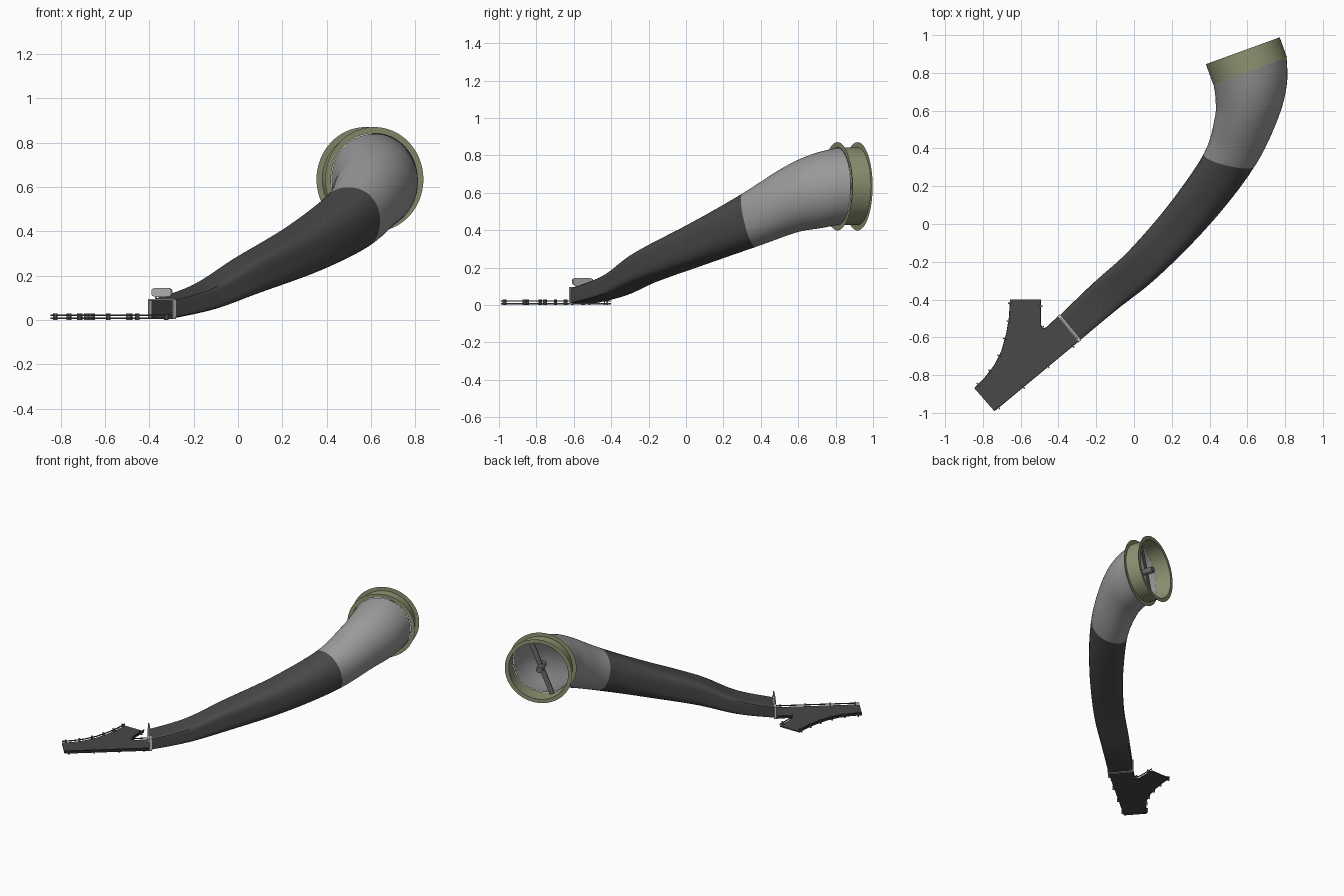
import bpy, bmesh, math
from mathutils import Vector, Matrix

cube = bpy.data.objects.get("Cube")
if cube:
    bpy.data.objects.remove(cube, do_unlink=True)


def material(name, rgb):
    m = bpy.data.materials.new(name)
    m.use_nodes = True
    m.diffuse_color = (*rgb, 1)
    m.node_tree.nodes["Principled BSDF"].inputs["Base Color"].default_value = (*rgb, 1)
    return m


DARK = material("dark grey", (0.065, 0.065, 0.065))
GREY = material("mid grey", (0.32, 0.32, 0.32))
OLIVE = material("olive", (0.27, 0.29, 0.17))
PALE = material("pale grey", (0.55, 0.55, 0.55))
STEEL = material("steel grey", (0.14, 0.14, 0.14))


def finish(name, bm, mats, smooth=False):
    bmesh.ops.recalc_face_normals(bm, faces=bm.faces)
    me = bpy.data.meshes.new(name)
    bm.to_mesh(me)
    bm.free()
    for m in mats:
        me.materials.append(m)
    ob = bpy.data.objects.new(name, me)
    bpy.context.collection.objects.link(ob)
    if smooth:
        bpy.ops.object.select_all(action="DESELECT")
        ob.select_set(True)
        bpy.context.view_layer.objects.active = ob
        bpy.ops.object.shade_smooth_by_angle(angle=math.radians(35))
    return ob


def add_box(bm, size, matrix):
    bmesh.ops.create_cube(bm, size=1, matrix=matrix @ Matrix.Diagonal((*size, 1)))


def frame_at(p, yaw, pitch=0):
    """Local x = sideways (right of travel), y = travel, z = up."""
    return (Matrix.Translation(p) @ Matrix.Rotation(math.radians(yaw - 90), 4, "Z")
            @ Matrix.Rotation(math.radians(pitch), 4, "X"))


# Duct: x, y, z, width, height, yaw, pitch, squareness
STATIONS = [
    (-0.34, -0.55, 0.05, 0.17, 0.085, 39.5, 0, 14),
    (-0.15, -0.38, 0.105, 0.188, 0.11, 41, 8, 7),
    (0.05, -0.21, 0.205, 0.206, 0.165, 44, 10, 4.5),
    (0.30, 0.06, 0.325, 0.236, 0.225, 57, 12, 3),
    (0.505, 0.34, 0.455, 0.278, 0.295, 77, 13, 2.2),
    (0.595, 0.56, 0.565, 0.335, 0.36, 90, 9, 2),
    (0.62, 0.70, 0.61, 0.385, 0.4, 101, 5, 2),
    (0.615, 0.81, 0.635, 0.412, 0.412, 110, 0, 2),
]
SPLIT, STEPS, SIDES = 4, 6, 48


def station(k, t):
    last = len(STATIONS) - 1
    a, b, c, d = (STATIONS[min(max(k + i, 0), last)] for i in (-1, 0, 1, 2))
    return [0.5 * (2 * q + (r - p) * t + (2 * p - 5 * q + 4 * r - s) * t * t
                   + (3 * q - p - 3 * r + s) * t ** 3) for p, q, r, s in zip(a, b, c, d)]


def duct(name, first, last, mat):
    bm = bmesh.new()
    rows = [station(k, j / STEPS) for k in range(first, last) for j in range(STEPS)]
    rows.append(list(STATIONS[last]))
    loops = []
    for x, y, z, w, h, yaw, pitch, e in rows:
        m = frame_at((x, y, z), yaw, pitch)
        loop = []
        for i in range(SIDES):
            a = math.tau * (i + 0.5) / SIDES
            c, s = math.cos(a), math.sin(a)
            r = (abs(c) ** e + abs(s) ** e) ** (-1 / e)
            loop.append(bm.verts.new(m @ Vector((c * r * w / 2, 0, s * r * h / 2))))
        loops.append(loop)
    for p, q in zip(loops, loops[1:]):
        for i in range(SIDES):
            n = (i + 1) % SIDES
            bm.faces.new((p[i], p[n], q[n], q[i]))
    return finish(name, bm, [mat], True)


duct("lower_duct", 0, SPLIT, DARK)
duct("upper_duct", SPLIT, len(STATIONS) - 1, GREY)

# Round end ring with a thin flange at each end
end = frame_at(STATIONS[-1][:3], 110)
RADIUS, FLANGE, DEPTH = 0.208, 0.236, 0.114
bm = bmesh.new()
rings = [[bm.verts.new(end @ Vector((r * math.cos(math.tau * i / 64), y,
                                     r * math.sin(math.tau * i / 64)))) for i in range(64)]
         for r, y in ((FLANGE, 0), (RADIUS, 0), (RADIUS, DEPTH), (FLANGE, DEPTH))]
for p, q in zip(rings, rings[1:]):
    for i in range(64):
        n = (i + 1) % 64
        bm.faces.new((p[i], p[n], q[n], q[i]))
finish("end_ring", bm, [OLIVE], True)

# Crossbar and hub inside the ring
centre = end @ Matrix.Translation((0, 0.04, 0)) @ Matrix.Rotation(math.radians(22), 4, "Y")
bm = bmesh.new()
add_box(bm, (0.035, 0.008, 0.41), centre)
finish("crossbar", bm, [STEEL])
bm = bmesh.new()
bmesh.ops.create_cone(bm, cap_ends=True, segments=20, radius1=0.023, radius2=0.023, depth=0.11,
                      matrix=centre @ Matrix.Rotation(math.pi / 2, 4, "X"))
finish("hub", bm, [STEEL], True)

# Forked floor plate
left_edge = [(-0.845, -0.87), (-0.79, -0.815), (-0.74, -0.75), (-0.7, -0.67),
             (-0.675, -0.58), (-0.66, -0.49), (-0.655, -0.4)]
inner_edge = [(-0.495, -0.4), (-0.495, -0.53), (-0.487, -0.55), (-0.472, -0.553),
              (-0.455, -0.542), (-0.4, -0.488)]
right_edge = [(-0.285, -0.613), (-0.74, -0.99)]
bm = bmesh.new()
base = bm.faces.new([bm.verts.new((x, y, 0.004)) for x, y in left_edge + inner_edge + right_edge])
top = bmesh.ops.extrude_face_region(bm, geom=[base])["geom"]
bmesh.ops.translate(bm, verts=[v for v in top if isinstance(v, bmesh.types.BMVert)], vec=(0, 0, 0.008))
finish("floor_plate", bm, [DARK])


# Edge rails and their little brackets
def rail(name, path, gap):
    bars, posts = bmesh.new(), bmesh.new()
    travelled, target = 0, gap * 0.3
    for p, q in zip(path, path[1:]):
        p, q = Vector((*p, 0)), Vector((*q, 0))
        d = q - p
        turn = Matrix.Rotation(math.atan2(d.y, d.x), 4, "Z")
        add_box(bars, (d.length, 0.004, 0.007), Matrix.Translation((p + q) / 2 + Vector((0, 0, 0.022))) @ turn)
        while target < travelled + d.length:
            spot = p + d.normalized() * (target - travelled) + Vector((0, 0, 0.015))
            add_box(posts, (0.007, 0.022, 0.03), Matrix.Translation(spot) @ turn)
            target += gap
        travelled += d.length
    finish(name + "_rail", bars, [DARK])
    finish(name + "_brackets", posts, [STEEL])


rail("left", left_edge, 0.095)
rail("inner", inner_edge, 0.12)
rail("right", right_edge, 0.17)

# Square collar at the small end
collar = frame_at(STATIONS[0][:3], 39.5)
bm = bmesh.new()
for side in (-1, 1):
    add_box(bm, (0.007, 0.016, 0.092), collar @ Matrix.Translation((side * 0.086, -0.004, 0)))
    add_box(bm, (0.172, 0.016, 0.007), collar @ Matrix.Translation((0, -0.004, side * 0.0425)))
finish("collar", bm, [PALE])

# Rounded panel above the collar, with its two stems
bm = bmesh.new()
outline = []
for i in range(24):
    a = math.tau * (i + 0.5) / 24
    c, s = math.cos(a), math.sin(a)
    r = (abs(c) ** 5 + abs(s) ** 5) ** -0.2
    outline.append(bm.verts.new(collar @ Vector((c * r * 0.07, -0.008, 0.075 + s * r * 0.02))))
face = bm.faces.new(outline)
back = bmesh.ops.extrude_face_region(bm, geom=[face])["geom"]
bmesh.ops.translate(bm, verts=[v for v in back if isinstance(v, bmesh.types.BMVert)],
                    vec=collar.to_3x3() @ Vector((0, 0.007, 0)))
for side in (-1, 1):
    add_box(bm, (0.005, 0.005, 0.02), collar @ Matrix.Translation((side * 0.045, -0.004, 0.05)))
finish("panel", bm, [PALE])
